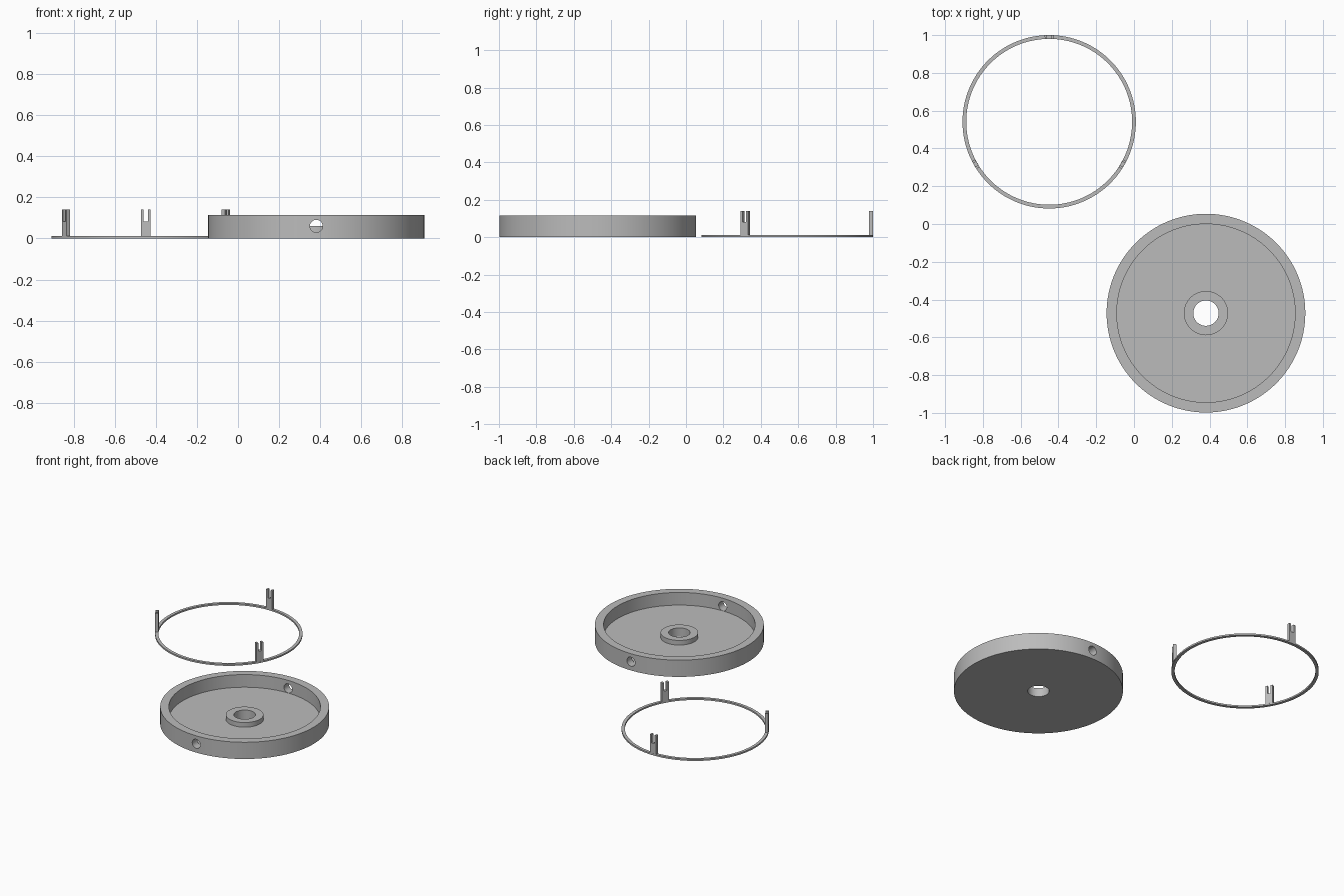
import bpy, bmesh
from math import sin, cos, pi, radians
from mathutils import Matrix, Vector

cube = bpy.data.objects.get("Cube")
if cube:
    bpy.data.objects.remove(cube, do_unlink=True)

grey = bpy.data.materials.new("plain grey")
grey.use_nodes = True
colour = (0.5, 0.5, 0.5, 1)
grey.diffuse_color = colour
grey.node_tree.nodes["Principled BSDF"].inputs["Base Color"].default_value = colour

DISH = Vector((0.381, -0.472, 0))
RING = Vector((-0.449, 0.541, 0))
RING_IN, RING_OUT, RING_H = 0.439, 0.459, 0.011


def finish(name, bm, location):
    bmesh.ops.recalc_face_normals(bm, faces=bm.faces)
    mesh = bpy.data.meshes.new(name)
    bm.to_mesh(mesh)
    bm.free()
    mesh.materials.append(grey)
    obj = bpy.data.objects.new(name, mesh)
    obj.location = location
    bpy.context.collection.objects.link(obj)
    return obj


def activate(obj):
    bpy.ops.object.select_all(action="DESELECT")
    obj.select_set(True)
    bpy.context.view_layer.objects.active = obj


def smooth(obj):
    activate(obj)
    bpy.ops.object.shade_smooth_by_angle(angle=radians(30))


def lathe(name, profile, location, steps=128):
    """Revolve a closed (radius, height) profile around z."""
    bm = bmesh.new()
    rings = []
    for i in range(steps):
        a = 2 * pi * i / steps
        rings.append([bm.verts.new((r * cos(a), r * sin(a), z)) for r, z in profile])
    for i, ring in enumerate(rings):
        following = rings[(i + 1) % steps]
        for j in range(len(profile)):
            k = (j + 1) % len(profile)
            bm.faces.new((ring[j], following[j], following[k], ring[k]))
    return finish(name, bm, location)


# Round dish with a raised boss around its centre hole
dish = lathe("dish", [(0.067, 0), (0.526, 0), (0.526, 0.115), (0.472, 0.115),
                      (0.472, 0.028), (0.117, 0.028), (0.117, 0.06), (0.067, 0.06)], DISH)

# Round holes through the front and back walls
for side in (-1, 1):
    bm = bmesh.new()
    bmesh.ops.create_cone(bm, cap_ends=True, segments=32, radius1=0.031, radius2=0.031,
                          depth=0.2, matrix=Matrix.Rotation(pi / 2, 4, "X"))
    cutter = finish("wall_hole_cutter", bm, DISH + Vector((0, side * 0.5, 0.06)))
    cutter.hide_render = True
    activate(dish)
    cut = dish.modifiers.new("wall_hole", "BOOLEAN")
    cut.operation, cut.solver, cut.object = "DIFFERENCE", "EXACT", cutter
    bpy.ops.object.modifier_apply(modifier=cut.name)
    bpy.data.objects.remove(cutter, do_unlink=True)
smooth(dish)

# Thin flat ring
ring = lathe("ring", [(RING_IN, 0), (RING_OUT, 0), (RING_OUT, RING_H), (RING_IN, RING_H)], RING)
smooth(ring)

# Three slotted posts standing on the ring
half, slot, base, notch, top = 0.024, 0.011, RING_H, 0.082, 0.14
outline = [(-half, base), (half, base), (half, top), (slot, top),
           (slot, notch), (-slot, notch), (-slot, top), (-half, top)]
for name, degrees in (("back_post", 90), ("right_post", 210), ("left_post", 330)):
    bm = bmesh.new()
    walls = []
    for radius in (RING_IN, RING_OUT):
        walls.append([bm.verts.new((radius * cos(radians(degrees) + s / RING_OUT),
                                    radius * sin(radians(degrees) + s / RING_OUT), z))
                      for s, z in outline])
        bm.faces.new(walls[-1])
    for i in range(len(outline)):
        j = (i + 1) % len(outline)
        bm.faces.new((walls[0][i], walls[0][j], walls[1][j], walls[1][i]))
    finish(name, bm, RING)
